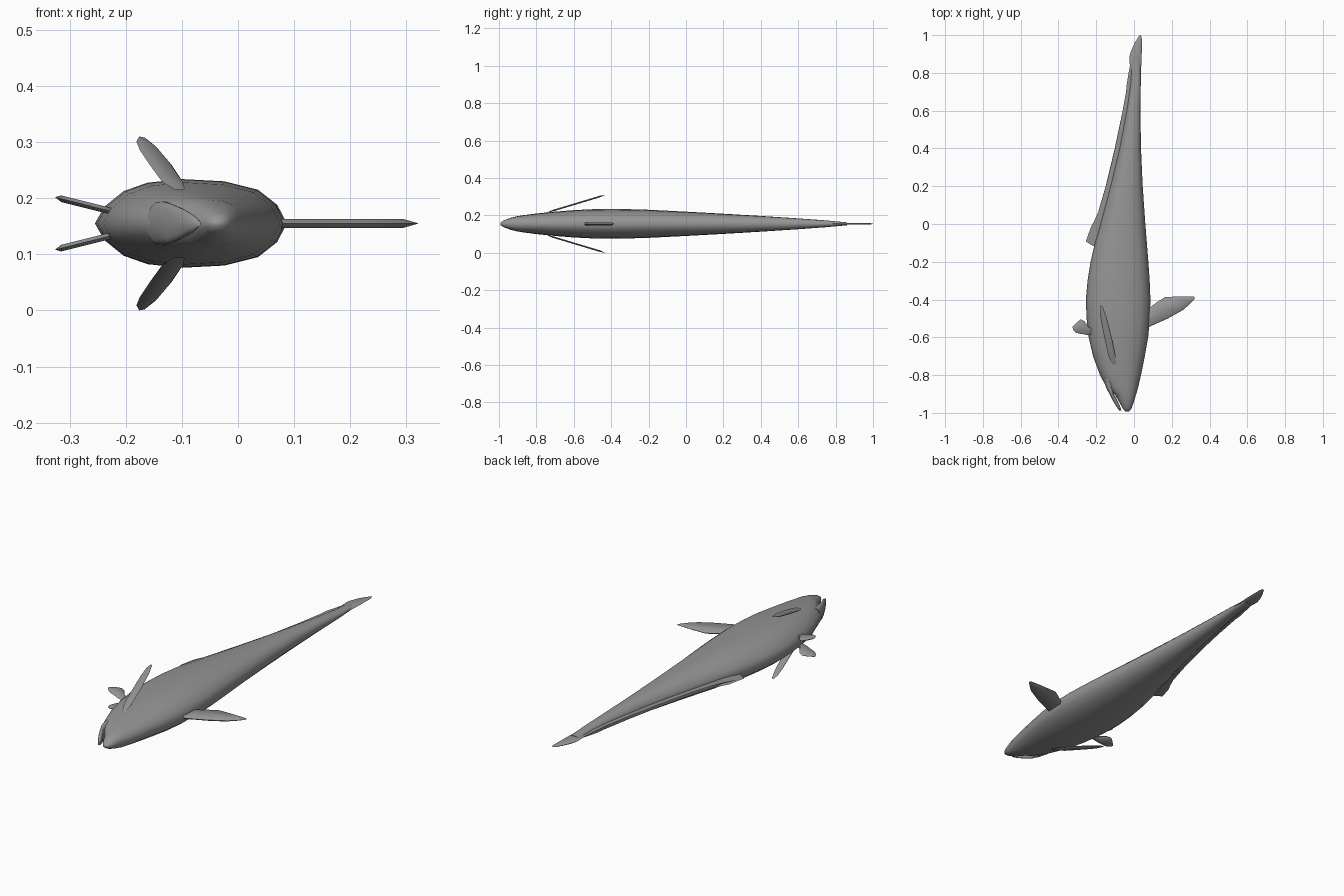
import bpy, bmesh, math
from mathutils import Vector

cube = bpy.data.objects.get("Cube")
if cube:
    bpy.data.objects.remove(cube, do_unlink=True)

ZC = 0.155  # height of the fish's middle plane (it lies on its side)

grey = bpy.data.materials.new("matte grey")
grey.use_nodes = True
grey.diffuse_color = (0.3, 0.3, 0.3, 1)
grey.node_tree.nodes["Principled BSDF"].inputs["Base Color"].default_value = (0.3, 0.3, 0.3, 1)


def finish(name, bm, angle=50):
    bmesh.ops.recalc_face_normals(bm, faces=bm.faces)
    me = bpy.data.meshes.new(name)
    bm.to_mesh(me)
    bm.free()
    ob = bpy.data.objects.new(name, me)
    bpy.context.collection.objects.link(ob)
    me.materials.append(grey)
    bpy.ops.object.select_all(action='DESELECT')
    ob.select_set(True)
    bpy.context.view_layer.objects.active = ob
    bpy.ops.object.shade_smooth_by_angle(angle=math.radians(angle))
    return ob


# Half cross-section: (across, thickness), back to belly
HALF = [(1, 0), (.9, .42), (.7, .76), (.35, .95), (-.09, 1), (-.45, .92),
        (-.7, .73), (-.9, .38), (-1, 0)]
RING = HALF + [(u, -w) for u, w in HALF[-2:0:-1]]


def loft(name, stations):
    """Skin rings given as (y, belly x, back x, half thickness)."""
    bm = bmesh.new()
    rings = []
    for y, x0, x1, h in stations:
        c, r = (x0 + x1) / 2, (x1 - x0) / 2
        rings.append([bm.verts.new((c + u * r, y, ZC + w * h)) for u, w in RING])
    n = len(RING)
    for a, b in zip(rings, rings[1:]):
        for i in range(n):
            bm.faces.new((a[i], a[(i + 1) % n], b[(i + 1) % n], b[i]))
    bm.faces.new(rings[0])
    bm.faces.new(rings[-1])
    return finish(name, bm, 60)


def fin(name, outline, height, thick, side=1):
    """Flat fin: outline seen from above, lifted by height(x, y), bevelled rim."""
    bm = bmesh.new()
    c = Vector((sum(p[0] for p in outline), sum(p[1] for p in outline))) / len(outline)
    layers = []
    for s, k in ((-1, .8), (0, 1), (1, .8)):
        row = []
        for x, y in outline:
            px, py = c.x + (x - c.x) * k, c.y + (y - c.y) * k
            row.append(bm.verts.new((px, py, ZC + side * (height(px, py) + s * thick / 2))))
        layers.append(row)
    n = len(outline)
    for a, b in zip(layers, layers[1:]):
        for i in range(n):
            bm.faces.new((a[i], a[(i + 1) % n], b[(i + 1) % n], b[i]))
    bm.faces.new(layers[0])
    bm.faces.new(layers[-1])
    return finish(name, bm)


# Body with the upper jaw, snout to tail root
loft("body", [
    (-.993, -.046, -.026, .006), (-.975, -.06, -.012, .018), (-.94, -.08, .000, .031),
    (-.90, -.103, .012, .041), (-.87, -.142, .021, .046), (-.80, -.180, .037, .055),
    (-.70, -.217, .057, .065), (-.60, -.240, .075, .073), (-.50, -.251, .084, .078),
    (-.40, -.255, .087, .079), (-.30, -.246, .083, .078), (-.20, -.230, .076, .075),
    (-.10, -.207, .068, .070), (.0, -.180, .060, .065), (.2, -.126, .046, .054),
    (.4, -.078, .037, .042), (.6, -.040, .034, .029), (.75, -.018, .036, .018),
    (.86, -.012, .036, .008)])

# Lower jaw, separated from the snout by the open mouth
loft("lower_jaw", [
    (-.988, -.078, -.066, .006), (-.965, -.094, -.074, .017), (-.93, -.115, -.091, .028),
    (-.90, -.130, -.107, .035), (-.87, -.146, -.110, .038), (-.82, -.165, -.10, .040)])

flat = lambda x, y: 0

# Caudal fin
fin("tail_fin", [(.036, .78), (.041, .90), (.042, .98), (.036, 1.0), (.026, .995),
                 (.004, .96), (-.016, .915), (-.025, .885), (-.022, .84), (-.012, .78)],
    flat, .010)

# Long fin under the rear of the belly
fin("anal_fin", [(-.19, -.125), (-.225, -.112), (-.255, -.092), (-.238, -.062), (-.205, .01),
                 (-.150, .2), (-.102, .4), (-.060, .6), (-.024, .8), (-.018, .86),
                 (.0, .84), (.0, .6), (-.04, .4), (-.08, .2), (-.14, 0)], flat, .014)

# Fin on the back
fin("dorsal_fin", [(.05, -.56), (.09, -.54), (.18, -.50), (.26, -.455), (.30, -.42),
                   (.322, -.395), (.318, -.385), (.25, -.384), (.165, -.386),
                   (.12, -.415), (.085, -.44), (.05, -.455)], flat, .016)

# Paired fins, one on each flank
for label, side in (("right", 1), ("left", -1)):
    fin("pectoral_fin_" + label,
        [(-.095, -.745), (-.113, -.745), (-.135, -.70), (-.157, -.60), (-.175, -.51),
         (-.181, -.46), (-.176, -.43), (-.166, -.437), (-.146, -.49), (-.118, -.60),
         (-.098, -.70)],
        lambda x, y: .062 + .30 * (y + .74), .009, side)
    fin("pelvic_fin_" + label,
        [(-.205, -.55), (-.21, -.585), (-.25, -.587), (-.305, -.577), (-.322, -.560),
         (-.326, -.545), (-.305, -.522), (-.282, -.505), (-.262, -.515), (-.238, -.548)],
        lambda x, y: .024 + .25 * (-.235 - x), .012, side)
